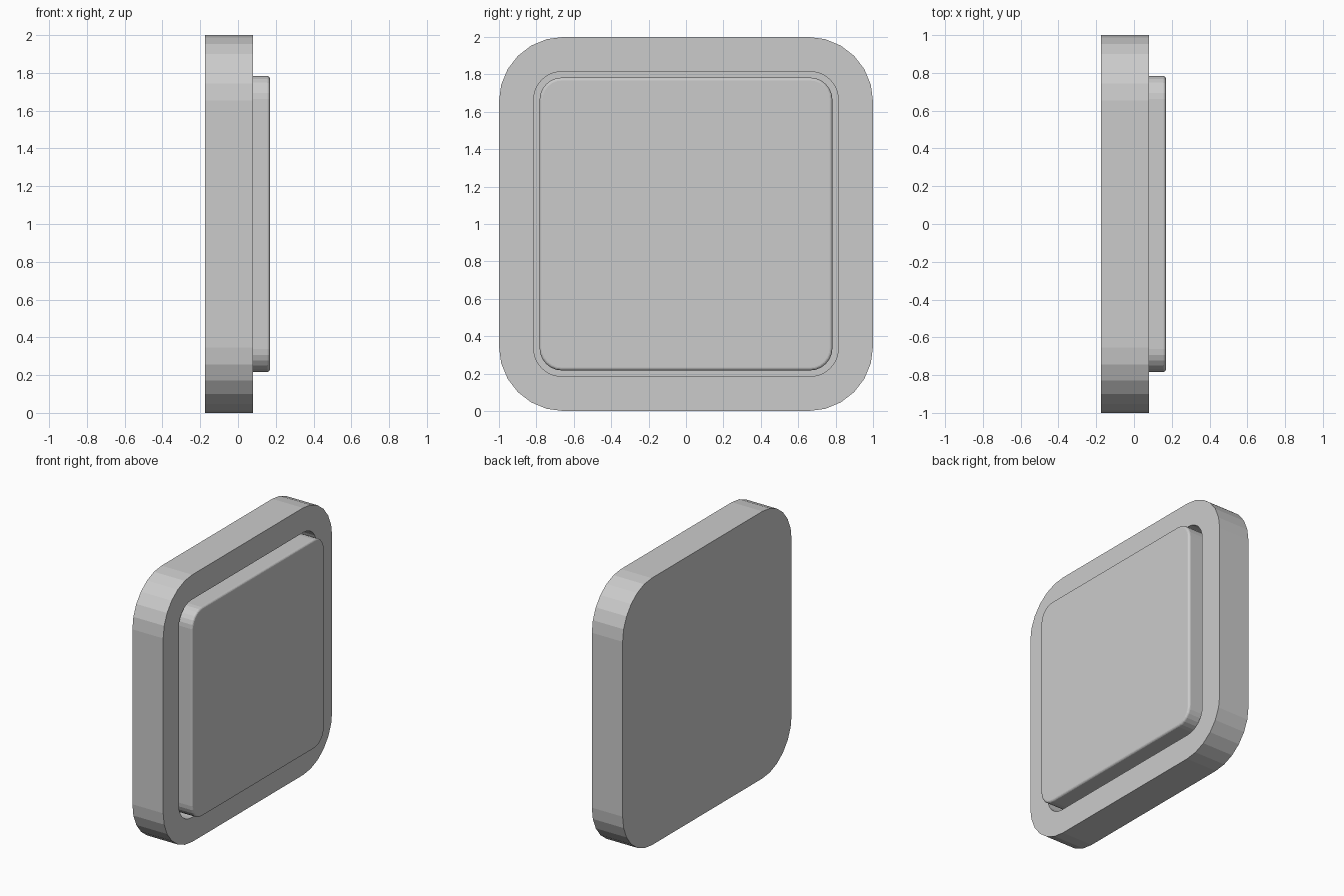
import bpy, bmesh, math

if "Cube" in bpy.data.objects:
    bpy.data.objects.remove(bpy.data.objects["Cube"])


def outline(half, radius, steps=6):
    """Rounded square in the YZ plane, centred on z = 1."""
    pts = []
    c = half - radius
    for k, (sy, sz) in enumerate([(1, 1), (-1, 1), (-1, -1), (1, -1)]):
        for i in range(steps + 1):
            a = math.radians(90) * (k + i / steps)
            pts.append((sy * c + radius * math.cos(a), 1 + sz * c + radius * math.sin(a)))
    return pts


def lofted(name, rings):
    """Skin a list of (x, half size, corner radius) rings and cap both ends."""
    bm = bmesh.new()
    loops = [[bm.verts.new((x, y, z)) for y, z in outline(h, r)] for x, h, r in rings]
    n = len(loops[0])
    for a, b in zip(loops, loops[1:]):
        for i in range(n):
            j = (i + 1) % n
            bm.faces.new((a[i], a[j], b[j], b[i]))
    bm.faces.new(loops[0][::-1])
    bm.faces.new(loops[-1])
    bmesh.ops.recalc_face_normals(bm, faces=bm.faces)
    mesh = bpy.data.meshes.new(name)
    bm.to_mesh(mesh)
    bm.free()
    obj = bpy.data.objects.new(name, mesh)
    bpy.context.collection.objects.link(obj)
    return obj


BACK, FRONT, FLOOR, TOP = -0.175, 0.08, -0.04, 0.17

# wall plate with a shallow recess in its face
lofted("wall_plate", [
    (BACK, 1.0, 0.345), (FRONT, 1.0, 0.345),
    (FRONT, 0.815, 0.15), (FLOOR, 0.815, 0.15),
])

# push panel with a small rounded front edge
B = 0.016
edge = []
for i in range(5):
    a = math.radians(90) * i / 4
    inset = B * (1 - math.cos(a))
    edge.append((TOP - B + B * math.sin(a), 0.783 - inset, 0.12 - inset))
lofted("push_panel", [(FLOOR, 0.783, 0.12)] + edge)
